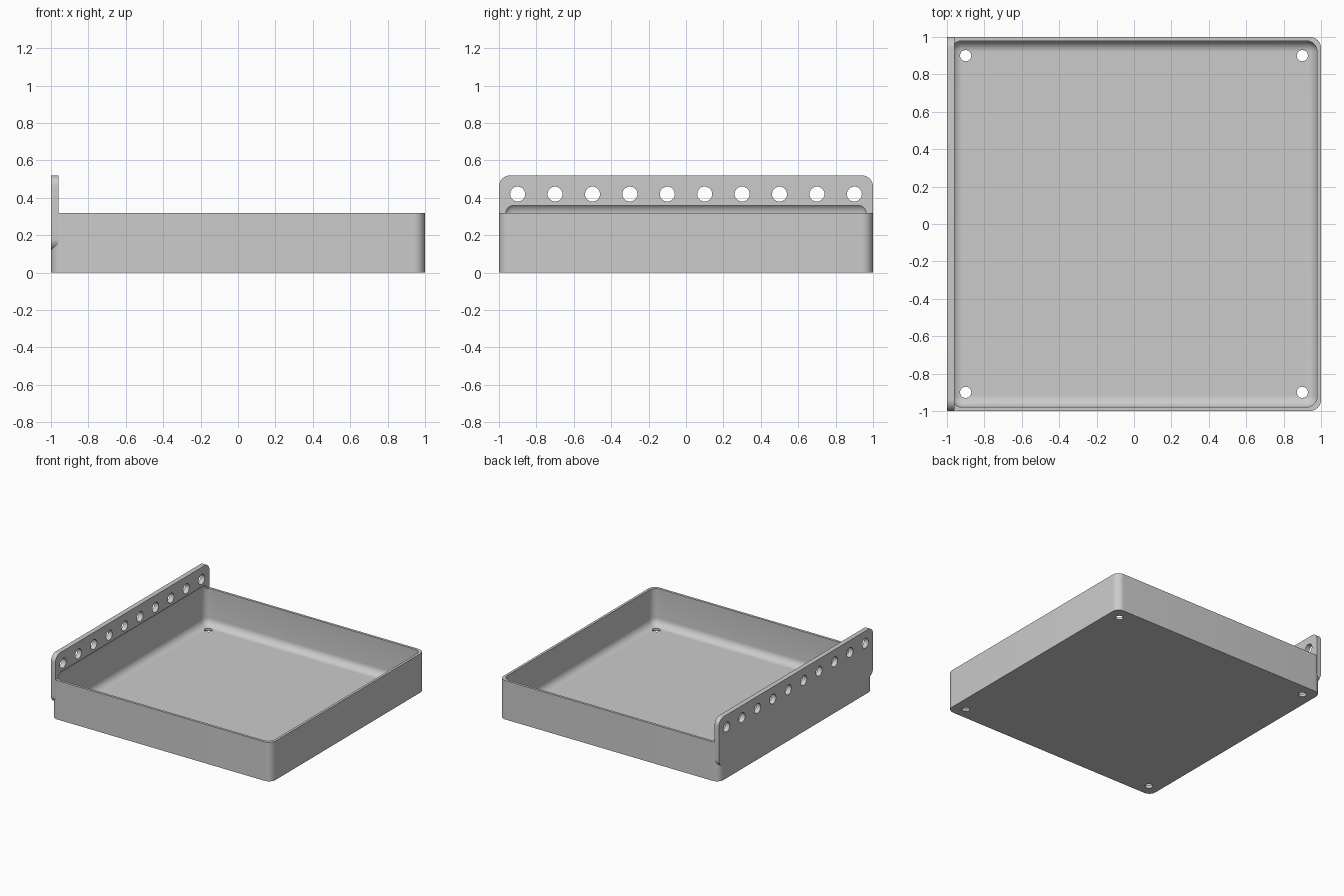
import bpy, bmesh, math
from mathutils import Matrix, Vector

cube = bpy.data.objects.get("Cube")
if cube:
    bpy.data.objects.remove(cube, do_unlink=True)

RADIUS = 0.06      # shared corner rounding
WALL = 0.02        # tray wall and floor thickness

grey = bpy.data.materials.new("plain_grey")
grey.use_nodes = True
colour = (0.6, 0.6, 0.6, 1)
grey.diffuse_color = colour
grey.node_tree.nodes["Principled BSDF"].inputs["Base Color"].default_value = colour


def finish(name, bm):
    mesh = bpy.data.meshes.new(name)
    bm.to_mesh(mesh)
    bm.free()
    mesh.materials.append(grey)
    obj = bpy.data.objects.new(name, mesh)
    bpy.context.collection.objects.link(obj)
    return obj


def rounded_box(name, low, high, axis=None):
    """Box with rounded edges: those along one axis, or all of them."""
    low, high = Vector(low), Vector(high)
    bm = bmesh.new()
    bmesh.ops.create_cube(bm, size=1)
    bmesh.ops.scale(bm, vec=high - low, verts=bm.verts)
    bmesh.ops.translate(bm, vec=(low + high) / 2, verts=bm.verts)
    edges = [e for e in bm.edges if axis is None or
             abs((e.verts[0].co - e.verts[1].co).normalized()[axis]) > 0.9]
    bmesh.ops.bevel(bm, geom=edges, offset=RADIUS, offset_type='OFFSET',
                    segments=10, profile=0.5, affect='EDGES')
    return finish(name, bm)


def drills(name, points, radius, depth, turn):
    """A set of parallel round cutters."""
    bm = bmesh.new()
    for p in points:
        bmesh.ops.create_cone(bm, cap_ends=True, segments=32, radius1=radius,
                              radius2=radius, depth=depth,
                              matrix=Matrix.Translation(p) @ turn)
    return finish(name, bm)


def combine(target, tool, operation):
    tool.hide_render = True
    mod = target.modifiers.new(operation.title(), 'BOOLEAN')
    mod.object, mod.operation, mod.solver = tool, operation, 'EXACT'
    bpy.context.view_layer.objects.active = target
    bpy.ops.object.modifier_apply(modifier=mod.name)
    bpy.data.objects.remove(tool, do_unlink=True)


# Tray body and the tall mounting plate on its right side
tray = rounded_box("tray", (-1, -1, 0), (1, 1, 0.32), axis=2)
plate = rounded_box("mounting_plate", (-1, -1, 0.12), (-0.96, 1, 0.52), axis=0)
combine(tray, plate, 'UNION')

# Softly rounded cavity, which also bites a shallow recess into the plate
inner = 1 - WALL
cavity = rounded_box("cavity_cutter", (-inner, -inner, WALL), (inner, inner, 0.375))
combine(tray, cavity, 'DIFFERENCE')

# Row of holes through the plate
row = [Vector((-0.98, -0.9 + 0.2 * i, 0.42)) for i in range(10)]
combine(tray, drills("plate_drills", row, 0.04, 0.1,
                     Matrix.Rotation(math.pi / 2, 4, 'Y')), 'DIFFERENCE')

# Screw holes in the floor corners
corners = [Vector((x, y, 0.03)) for x in (-0.9, 0.9) for y in (-0.9, 0.9)]
combine(tray, drills("floor_drills", corners, 0.03, 0.1, Matrix()), 'DIFFERENCE')

bpy.ops.object.select_all(action='DESELECT')
tray.select_set(True)
bpy.context.view_layer.objects.active = tray
bpy.ops.object.shade_smooth_by_angle(angle=math.radians(30))
